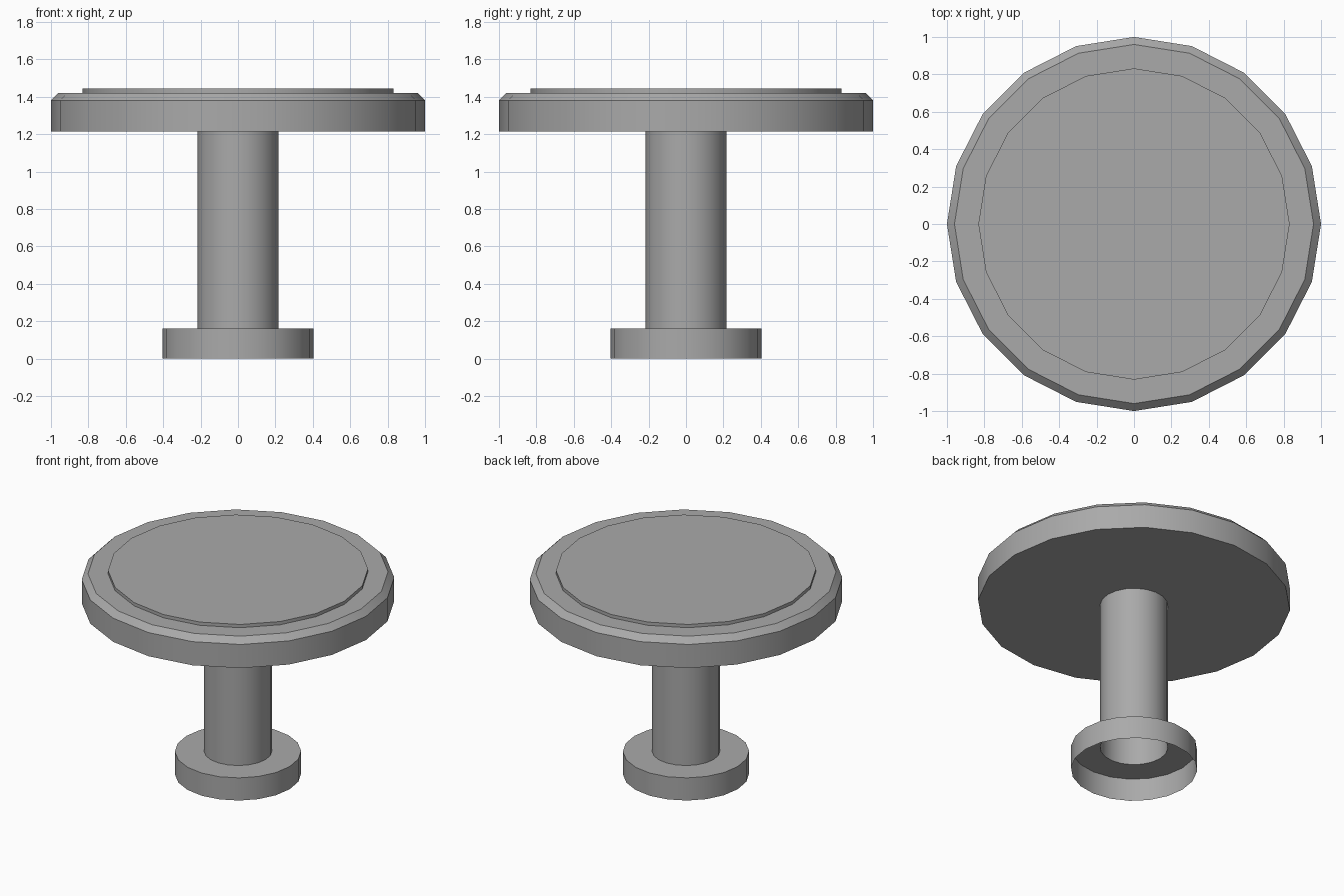
import bpy
import bmesh
from math import cos, sin, tau, radians

SIDES = 20

cube = bpy.data.objects.get("Cube")
if cube:
    bpy.data.objects.remove(cube, do_unlink=True)

# Single plain grey
grey = bpy.data.materials.new("plain grey")
grey.use_nodes = True
colour = (0.4, 0.4, 0.4, 1)
grey.diffuse_color = colour
grey.node_tree.nodes["Principled BSDF"].inputs["Base Color"].default_value = colour


def lathe(name, profile, cap_top=False):
    """Turn (radius, height) points, listed bottom to top, about the z axis."""
    bm = bmesh.new()
    rings = [[bm.verts.new((r * cos(tau * i / SIDES), r * sin(tau * i / SIDES), z))
              for i in range(SIDES)] for r, z in profile]
    for low, high in zip(rings, rings[1:]):
        for i in range(SIDES):
            j = (i + 1) % SIDES
            bm.faces.new((low[i], low[j], high[j], high[i]))
    if cap_top:
        bm.faces.new(rings[-1])
    mesh = bpy.data.meshes.new(name)
    bm.to_mesh(mesh)
    bm.free()
    mesh.materials.append(grey)
    obj = bpy.data.objects.new(name, mesh)
    bpy.context.collection.objects.link(obj)
    bpy.ops.object.select_all(action="DESELECT")
    obj.select_set(True)
    bpy.context.view_layer.objects.active = obj
    bpy.ops.object.shade_smooth_by_angle(angle=radians(30))
    return obj


STEM = 0.217
FOOT_TOP = 0.16
UNDERSIDE = 1.213

# Hollow foot, open underneath, with a round opening into the stem
lathe("foot", [(0.404, 0), (0.404, FOOT_TOP), (STEM, FOOT_TOP)])

# Tubular stem
lathe("stem", [(STEM, FOOT_TOP), (STEM, UNDERSIDE)])

# Round top with chamfered rim and a slightly raised centre
lathe("table_top", [(STEM, UNDERSIDE), (1, UNDERSIDE), (1, 1.38), (0.96, 1.42),
                    (0.832, 1.42), (0.832, 1.443)], cap_top=True)
